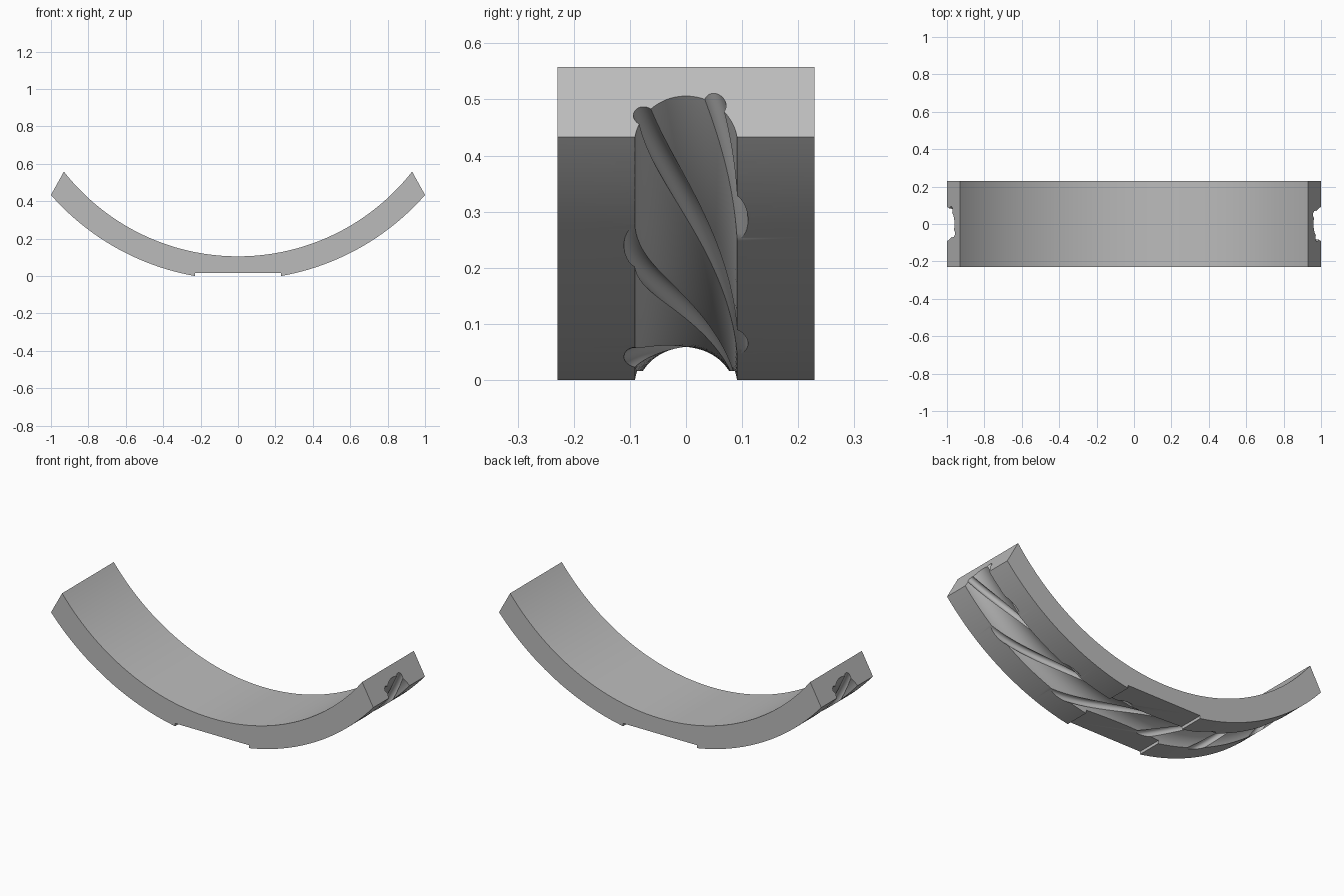
import bpy, bmesh
from math import sin, cos, asin, pi, radians

old = bpy.data.objects.get("Cube")
if old:
    bpy.data.objects.remove(old, do_unlink=True)

HALF_DEPTH = 0.229
OUTER_Z, OUTER_R = 1.31, 1.33      # underside arc
INNER_Z, INNER_R = 1.288, 1.183    # upper arc
FLAT_X, FLAT_Z = 0.23, 0.016       # shallow flat under the middle
BORE_R, BORE_PATH_R = 0.092, 1.344 # channel radius and its sweep radius
BEAD_R, STRANDS = 0.0195, 4        # spiral flutes
TWIST = 360 / 76                   # flute turn per unit of sweep angle

grey = bpy.data.materials.new("plain grey")
grey.use_nodes = True
colour = (0.5, 0.5, 0.5, 1)
grey.diffuse_color = colour
grey.node_tree.nodes["Principled BSDF"].inputs["Base Color"].default_value = colour


def finish(bm, name):
    bmesh.ops.recalc_face_normals(bm, faces=bm.faces)
    mesh = bpy.data.meshes.new(name)
    bm.to_mesh(mesh)
    bm.free()
    ob = bpy.data.objects.new(name, mesh)
    bpy.context.collection.objects.link(ob)
    mesh.materials.append(grey)
    return ob


def arc(centre_z, radius, x0, x1, steps):
    a, b = asin(x0 / radius), asin(x1 / radius)
    angles = [a + (b - a) * i / steps for i in range(steps + 1)]
    return [(radius * sin(t), centre_z - radius * cos(t)) for t in angles]


# Curved bar: side profile extruded along y
def make_bar():
    right = arc(OUTER_Z, OUTER_R, FLAT_X, 1, 48)
    left = [(-x, z) for x, z in reversed(right)]
    step = [(-FLAT_X, FLAT_Z), (FLAT_X, FLAT_Z)]
    outline = left + step + right + arc(INNER_Z, INNER_R, 0.931, -0.931, 96)
    bm = bmesh.new()
    face = bm.faces.new([bm.verts.new((x, -HALF_DEPTH, z)) for x, z in outline])
    new = bmesh.ops.extrude_face_region(bm, geom=[face])["geom"]
    moved = [v for v in new if isinstance(v, bmesh.types.BMVert)]
    bmesh.ops.translate(bm, verts=moved, vec=(0, 2 * HALF_DEPTH, 0))
    return finish(bm, "curved_bar")


# Channel cross-section: a circle with a round bead at each strand
def channel_section():
    points = []
    meet = 2 * asin(BEAD_R / (2 * BORE_R))
    sweep = pi / 2 + meet / 2
    for k in range(STRANDS):
        mid = 2 * pi * k / STRANDS
        for i in range(13):
            a = mid - sweep + 2 * sweep * i / 12
            points.append((BORE_R * cos(mid) + BEAD_R * cos(a),
                           BORE_R * sin(mid) + BEAD_R * sin(a)))
        gap = 2 * pi / STRANDS - 2 * meet
        for i in range(1, 10):
            a = mid + meet + gap * i / 10
            points.append((BORE_R * cos(a), BORE_R * sin(a)))
    return points


# Twisted cutter swept along the arc
def make_cutter():
    section = channel_section()
    bm = bmesh.new()
    rings = []
    for i in range(161):
        t = radians(-56 + 112 * i / 160)
        turn = -TWIST * t
        ring = []
        for u, v in section:
            inward = u * cos(turn) - v * sin(turn)
            side = u * sin(turn) + v * cos(turn)
            r = BORE_PATH_R - inward
            ring.append(bm.verts.new((r * sin(t), side, OUTER_Z - r * cos(t))))
        rings.append(ring)
    n = len(section)
    for a, b in zip(rings, rings[1:]):
        for j in range(n):
            bm.faces.new((a[j], a[(j + 1) % n], b[(j + 1) % n], b[j]))
    bm.faces.new(rings[0])
    bm.faces.new(rings[-1])
    return finish(bm, "spiral_channel_cutter")


bar = make_bar()
cutter = make_cutter()
cutter.hide_render = True

# Cut the channel, then drop the cutter
cut = bar.modifiers.new("spiral channel", "BOOLEAN")
cut.operation = "DIFFERENCE"
cut.solver = "EXACT"
cut.object = cutter
bpy.context.view_layer.objects.active = bar
bpy.ops.object.select_all(action="DESELECT")
bar.select_set(True)
bpy.ops.object.modifier_apply(modifier=cut.name)
bpy.data.objects.remove(cutter, do_unlink=True)
bpy.ops.object.shade_smooth_by_angle(angle=radians(25))
